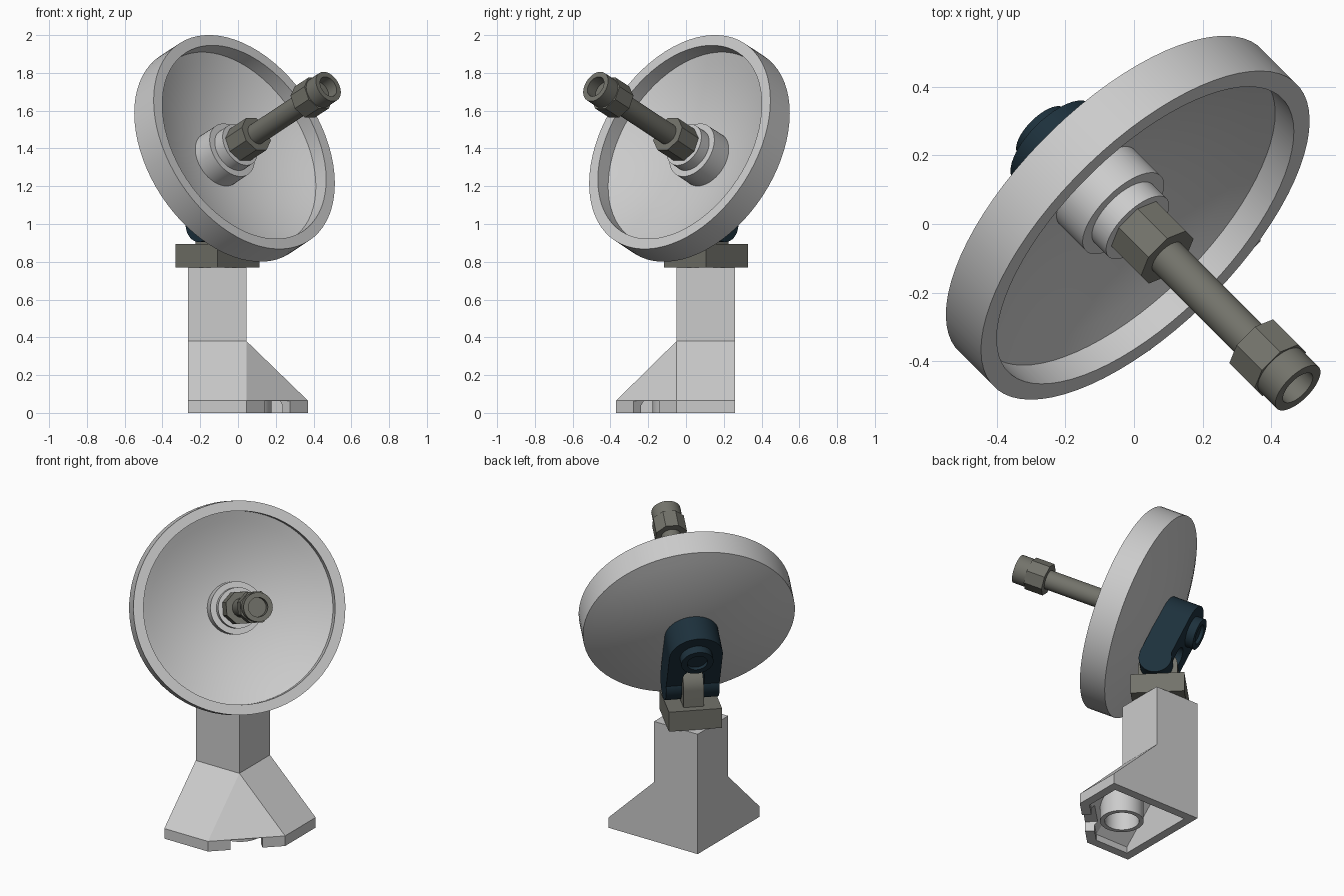
import bpy, bmesh
from math import sin, cos, pi, radians, sqrt
from mathutils import Matrix, Vector

if "Cube" in bpy.data.objects:
    bpy.data.objects.remove(bpy.data.objects["Cube"])

def material(name, rgb):
    m = bpy.data.materials.new(name)
    m.diffuse_color = (*rgb, 1)
    m.use_nodes = True
    m.node_tree.nodes["Principled BSDF"].inputs["Base Color"].default_value = m.diffuse_color
    return m

DARK = material("dark_metal", (0.17, 0.17, 0.145))
NAVY = material("navy_paint", (0.012, 0.03, 0.045))

def finish(name, bm, matrix=Matrix(), mat=None, smooth=True):
    bmesh.ops.recalc_face_normals(bm, faces=bm.faces)
    bm.transform(matrix)
    me = bpy.data.meshes.new(name)
    bm.to_mesh(me)
    bm.free()
    ob = bpy.data.objects.new(name, me)
    bpy.context.collection.objects.link(ob)
    if mat:
        me.materials.append(mat)
    if smooth:
        bpy.ops.object.select_all(action='DESELECT')
        ob.select_set(True)
        bpy.context.view_layer.objects.active = ob
        bpy.ops.object.shade_smooth_by_angle(angle=radians(30))
    return ob

def lathe(name, profile, matrix=Matrix(), sides=48, mat=None):
    """Spin (radius, height) points around local z."""
    bm = bmesh.new()
    rings = []
    for r, h in profile:
        if r == 0:
            rings.append([bm.verts.new((0, 0, h))] * sides)
        else:
            rings.append([bm.verts.new((r * cos(2 * pi * (i + .5) / sides),
                                        r * sin(2 * pi * (i + .5) / sides), h)) for i in range(sides)])
    for a, b in zip(rings, rings[1:]):
        for i in range(sides):
            j = (i + 1) % sides
            quad = list(dict.fromkeys((a[i], a[j], b[j], b[i])))
            if len(quad) > 2:
                bm.faces.new(quad)
    return finish(name, bm, matrix, mat, sides > 12)

def prism(name, outline, z0, z1, matrix=Matrix(), mat=None):
    """Extrude a 2D outline along local z."""
    bm = bmesh.new()
    face = bm.faces.new([bm.verts.new((x, y, z0)) for x, y in outline])
    top = bmesh.ops.extrude_face_region(bm, geom=[face])['geom']
    bmesh.ops.translate(bm, vec=(0, 0, z1 - z0),
                        verts=[g for g in top if isinstance(g, bmesh.types.BMVert)])
    return finish(name, bm, matrix, mat)

def hull(name, layers):
    bm = bmesh.new()
    for pts, z in layers:
        for x, y in pts:
            bm.verts.new((x, y, z))
    bmesh.ops.convex_hull(bm, input=bm.verts[:])
    bmesh.ops.dissolve_limit(bm, angle_limit=.01, verts=bm.verts[:], edges=bm.edges[:])
    return finish(name, bm, smooth=False)

def cut(ob, cutter):
    cutter.hide_render = True
    mod = ob.modifiers.new("cut", 'BOOLEAN')
    mod.object, mod.operation, mod.solver = cutter, 'DIFFERENCE', 'EXACT'
    bpy.context.view_layer.objects.active = ob
    bpy.ops.object.modifier_apply(modifier=mod.name)
    bpy.data.objects.remove(cutter)

def arc(cx, cy, r, a0, a1, n=24):
    return [(cx + r * cos(radians(a0 + (a1 - a0) * i / n)),
             cy + r * sin(radians(a0 + (a1 - a0) * i / n))) for i in range(n + 1)]

def square(x0, x1, y0, y1):
    return [(x0, y0), (x1, y0), (x1, y1), (x0, y1)]

def frame(x, y, z, origin):
    m = Matrix((x, y, z)).transposed().to_4x4()
    m.translation = origin
    return m

# flared hollow base with a notch in its cut corner
foot = [(-.265, .26), (-.265, -.37), (.045, -.37), (.37, -.05), (.37, .26)]
inner = [(-.21, .205), (-.21, -.315), (.022, -.315), (.315, -.027), (.315, .205)]
base = hull("base", [(foot, 0), (foot, .065), (square(-.265, .045, -.05, .26), .38)])
cut(base, hull("base_hollow", [(inner, -.02), (inner, .04), (square(-.21, 0, 0, .205), .325)]))
notch = Matrix.Translation((.2075, -.21, 0)) @ Matrix.Rotation(radians(45), 4, 'Z')
cut(base, prism("notch_cutter", square(-.095, .095, -.1, .1), -.05, .062, notch))

# socket under the base, mast and turntable block
lathe("base_socket", [(0, .15), (.1, .15), (.1, 0), (.127, 0), (.127, .2), (0, .2)],
      Matrix.Translation((.05, -.05, 0)))
prism("mast", square(-.265, .045, -.05, .26), .38, .77)
turn = Matrix.Translation((-.108, .105, 0)) @ Matrix.Rotation(radians(45), 4, 'Z')
prism("mount_block", square(-.157, .157, -.157, .157), .77, .895, turn, DARK)

# pivot lug: profile in the plane of the aim direction and z
k = 1 / sqrt(2)
aim, side, up = Vector((k, -k, 0)), Vector((k, k, 0)), Vector((0, 0, 1))
prism("pivot_lug", arc(-.145, 1.0, .115, 0, 180) + [(-.26, .89), (-.03, .89)],
      -.06, .06, frame(aim, up, -side, (0, 0, 0)), DARK)

# dish frame: local z along the dish axis, origin at the rim's front
tilt = radians(25)
axis = aim * cos(tilt) + up * sin(tilt)
D = frame(side, axis.cross(side), axis, (.033, -.033, 1.434))

# dish shell with a shallow curved bowl and back
R, r = .625, .565
profile = [(R * i / 10, -.26 + .10 * (i / 10) ** 2) for i in range(11)]
profile += [(R, 0), (r, 0)]
profile += [(r * i / 10, -.23 + .145 * (i / 10) ** 2) for i in range(10, -1, -1)]
lathe("dish", profile, D, 72)

# feed assembly on the dish axis
lathe("feed_hub", [(0, -.24), (.155, -.24), (.155, -.10), (.12, -.10), (.12, -.035), (0, -.035)], D)
lathe("feed_nut", [(0, -.05), (.1, -.05), (.1, .10), (0, .10)], D, 8, DARK)
lathe("feed_rod", [(0, .08), (.058, .08), (.058, .53), (0, .53)], D, 32, DARK)
lathe("horn_collar", [(0, .50), (.098, .50), (.098, .615), (0, .615)], D, 8, DARK)
lathe("horn_mouth", [(0, .60), (.086, .60), (.086, .695), (.057, .695), (.057, .63), (0, .63)], D, 40, DARK)

# fork bracket behind the dish
py, ps = -.314, -.35
fork = arc(0, 0, .158, 0, 180) + [(-.158, py), (-.065, py)]
fork += arc(0, -.19, .065, 180, 0, 16) + [(.065, py), (.158, py)]
prism("fork_arm", fork, -.425, -.25, D, NAVY)
for name, x in (("left", -.158), ("right", .065)):
    M = D @ Matrix.Translation((x, py, ps)) @ Matrix.Rotation(radians(90), 4, 'Y')
    lathe(name + "_fork_knuckle", [(0, 0), (.097, 0), (.097, .093), (0, .093)], M, 40, NAVY)
lathe("fork_hub", [(0, -.24), (.095, -.24), (.095, -.475), (.06, -.475), (.06, -.455), (0, -.455)], D, 40, NAVY)
